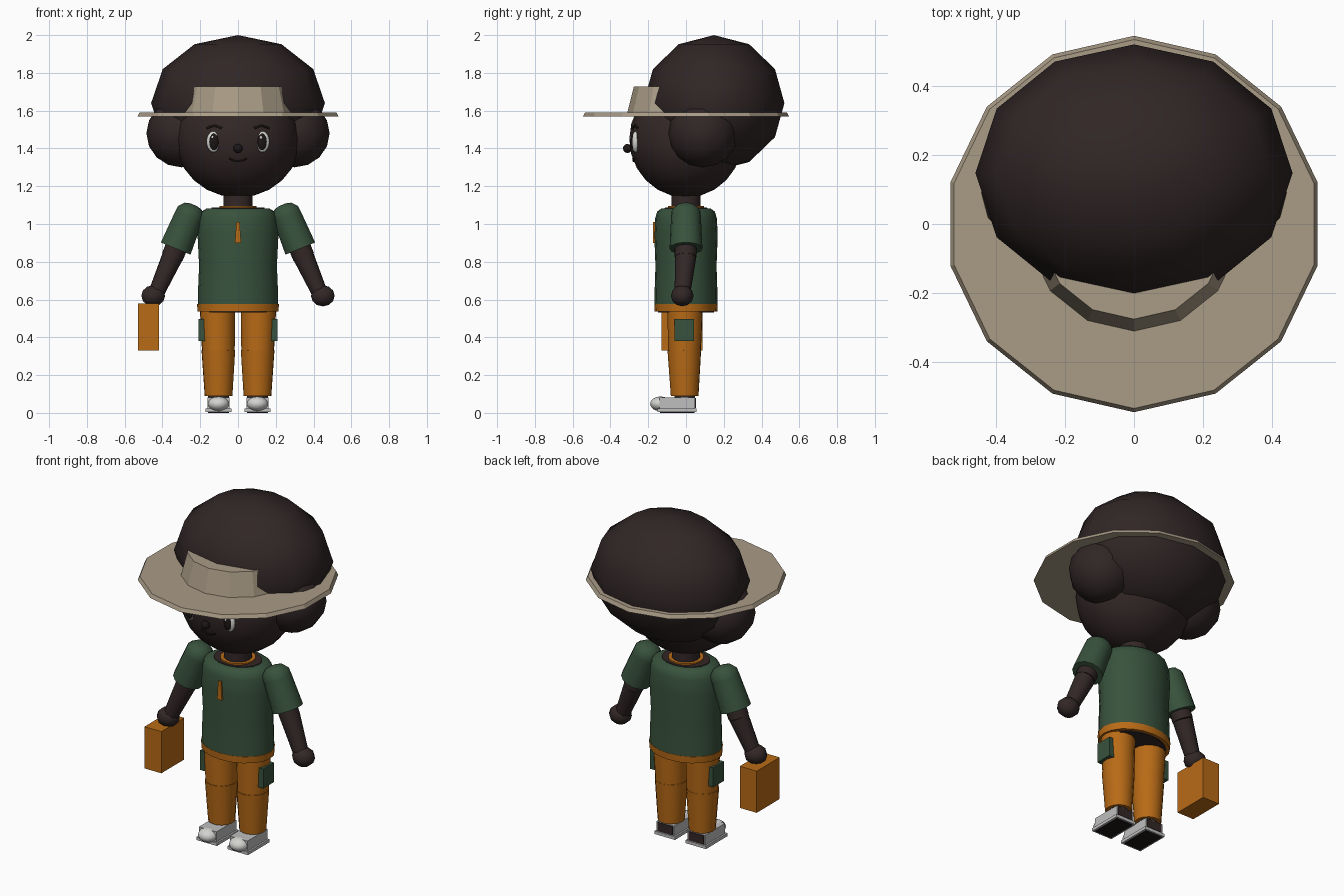
import bpy, bmesh, math
from mathutils import Vector, Matrix

cube = bpy.data.objects.get("Cube")
if cube:
    bpy.data.objects.remove(cube)


def material(name, rgb):
    m = bpy.data.materials.new(name)
    m.use_nodes = True
    color = (*rgb, 1)
    m.diffuse_color = color
    bsdf = m.node_tree.nodes["Principled BSDF"]
    bsdf.inputs["Base Color"].default_value = color
    bsdf.inputs["Roughness"].default_value = 0.8
    return m


SKIN = material("dark brown skin", (.033, .020, .020))
HAIR = material("dark brown hair", (.030, .019, .019))
DARK = material("near black", (.012, .008, .008))
TAN = material("hat tan", (.40, .33, .24))
GREEN = material("shirt green", (.040, .085, .046))
ORANGE = material("trouser orange", (.48, .145, .008))
WHITE = material("eye white", (.65, .65, .63))
GREY = material("shoe grey", (.52, .52, .53))


def finish(name, bm, mat, angle=40):
    """Turn a bmesh into an object, smooth below the given edge angle."""
    bmesh.ops.recalc_face_normals(bm, faces=bm.faces[:])
    for f in bm.faces:
        f.smooth = angle > 0
    for e in bm.edges:
        e.smooth = e.calc_face_angle(0) < math.radians(angle)
    me = bpy.data.meshes.new(name)
    bm.to_mesh(me)
    bm.free()
    me.materials.append(mat)
    ob = bpy.data.objects.new(name, me)
    bpy.context.collection.objects.link(ob)
    return ob


def ball(name, loc, size, mat, n=16, rings=10):
    bm = bmesh.new()
    bmesh.ops.create_uvsphere(bm, u_segments=n, v_segments=rings, radius=1)
    bm.transform(Matrix.Translation(loc) @ Matrix.Diagonal((*size, 1)))
    return finish(name, bm, mat, 50)


def box(name, low, high, mat):
    low, high = Vector(low), Vector(high)
    bm = bmesh.new()
    bmesh.ops.create_cube(bm, size=1)
    bm.transform(Matrix.Translation((low + high) / 2) @ Matrix.Diagonal((*(high - low), 1)))
    return finish(name, bm, mat, 0)


def lathe(name, profile, mat, start=(0, 0, 0), axis=(0, 0, 1), n=16, sy=1.0, angle=40):
    """Capped rings of (radius, height) stacked along an axis."""
    bm = bmesh.new()
    loops = []
    for r, h in profile:
        turn = [math.pi / 2 + math.tau * i / n for i in range(n)]
        loops.append([bm.verts.new((r * math.cos(t), r * sy * math.sin(t), h)) for t in turn])
    for a, b in zip(loops, loops[1:]):
        for i in range(n):
            j = (i + 1) % n
            bm.faces.new((a[i], a[j], b[j], b[i]))
    bm.faces.new(loops[0])
    bm.faces.new(loops[-1])
    spin = Vector((0, 0, 1)).rotation_difference(Vector(axis).normalized())
    bm.transform(Matrix.Translation(start) @ spin.to_matrix().to_4x4())
    return finish(name, bm, mat, angle)


def limb(name, a, b, ra, rb, mat, n=12):
    d = Vector(b) - Vector(a)
    return lathe(name, [(ra, 0), (rb, d.length)], mat, a, d, n)


def stroke(name, points, radius, mat):
    cu = bpy.data.curves.new(name, "CURVE")
    cu.dimensions = "3D"
    cu.bevel_depth = radius
    cu.bevel_resolution = 1
    sp = cu.splines.new("POLY")
    sp.points.add(len(points) - 1)
    for p, co in zip(sp.points, points):
        p.co = (*co, 1)
    cu.materials.append(mat)
    ob = bpy.data.objects.new(name, cu)
    bpy.context.collection.objects.link(ob)


def on_face(x, z, lift=0):
    """Point on the front of the head."""
    return (x, -.3 * math.sqrt(1 - (x / .33) ** 2 - ((z - 1.45) / .31) ** 2) - lift, z)


# Head and hair
ball("head", (0, 0, 1.45), (.33, .30, .31), SKIN, 20, 12)
ball("hair", (0, .148, 1.64), (.46, .373, .36), HAIR, 12, 6)
ball("nose", (0, -.31, 1.40), (.026, .024, .024), DARK, 10, 6)
stroke("mouth", [on_face(x * .045, 1.332 + .015 * x * x) for x in (-1, -.5, 0, .5, 1)], .005, DARK)

# Hat
lathe("hat_brim", [(.546, 1.568), (.535, 1.59)], TAN, n=14, angle=0)
lathe("hat_crown", [(.312, 1.585), (.276, 1.727)], TAN, n=14, angle=0)

# Neck, torso and clothing
lathe("neck", [(.077, 1.03), (.077, 1.18)], SKIN)
lathe("collar", [(.10, 1.07), (.098, 1.094)], ORANGE, sy=.98)
lathe("upper_chest", [(.15, 1.05), (.14, 1.087)], SKIN, sy=.8)
lathe("shirt", [(.213, .57), (.211, .66), (.206, .78), (.214, .94), (.208, 1.03), (.195, 1.065),
                (.165, 1.083)], GREEN, n=20, sy=.785)
lathe("waistband", [(.214, .537), (.217, .577)], ORANGE, n=20, sy=.775)
lathe("hips", [(.19, .531), (.19, .54)], SKIN, n=20, sy=.775)
placket = box("placket", (-.016, -.176, .90), (.016, -.155, 1.01), ORANGE)
for v in placket.data.vertices:
    if v.co.z > 1:
        v.co.x *= .55

# Carry case in the right hand
box("carry_case", (-.53, -.13, .33), (-.418, .087, .58), ORANGE)

for side, s in (("left", 1), ("right", -1)):
    # Hair puffs and face
    ball(side + "_hair_puff", (s * .30, .09, 1.48), (.185, .185, .18), HAIR, 12, 8)
    ball(side + "_eye", on_face(s * .13, 1.435, -.008), (.037, .02, .056), WHITE)
    ball(side + "_pupil", on_face(s * .128, 1.435, .002), (.026, .015, .044), DARK)
    ball(side + "_glint", on_face(s * .128 - .006, 1.457, .013), (.007, .004, .009), WHITE, 8, 6)
    stroke(side + "_eyebrow", [on_face(s * x, z) for x, z in ((.085, 1.507), (.125, 1.522), (.165, 1.507))],
           .006, DARK)

    # Arm
    shoulder = Vector((s * .25, 0, 1.065))
    cuff = Vector((s * .33, 0, .87))
    elbow = Vector((s * .348, -.002, .825))
    wrist = Vector((s * .428, -.018, .645))
    reach = (cuff - shoulder).length
    lathe(side + "_sleeve", [(.02, -.04), (.05, -.032), (.076, -.003), (.079, .03), (.087, reach)],
          GREEN, shoulder, cuff - shoulder, 14)
    limb(side + "_upper_arm", shoulder, elbow, .06, .058, SKIN)
    limb(side + "_forearm", elbow, wrist, .056, .043, SKIN)
    ball(side + "_hand", (s * .449, -.02, .62), (.066, .06, .056), SKIN, 10, 6)

    # Leg
    limb(side + "_thigh", (s * .108, -.005, .545), (s * .104, -.008, .325), .094, .087, ORANGE, 16)
    limb(side + "_shin", (s * .104, -.009, .332), (s * .103, -.007, .09), .09, .074, ORANGE, 16)
    limb(side + "_ankle", (s * .103, -.007, .1), (s * .103, -.007, .06), .055, .055, SKIN)
    xs = sorted((s * .172, s * .21))
    box(side + "_pocket", (xs[0], -.06, .38), (xs[1], .042, .497), GREEN)

    # Shoe
    x = s * .103
    box(side + "_shoe", (x - .058, -.14, .015), (x + .058, .048, .082), GREY)
    box(side + "_sole", (x - .068, -.15, .004), (x + .068, .055, .022), GREY)
    box(side + "_tread", (x - .056, -.138, 0), (x + .056, .045, .005), DARK)
    box(side + "_heel_patch", (x - .05, .046, .026), (x + .05, .052, .078), SKIN)
    ball(side + "_toe_cap", (x, -.135, .048), (.057, .055, .039), WHITE, 14, 8)
